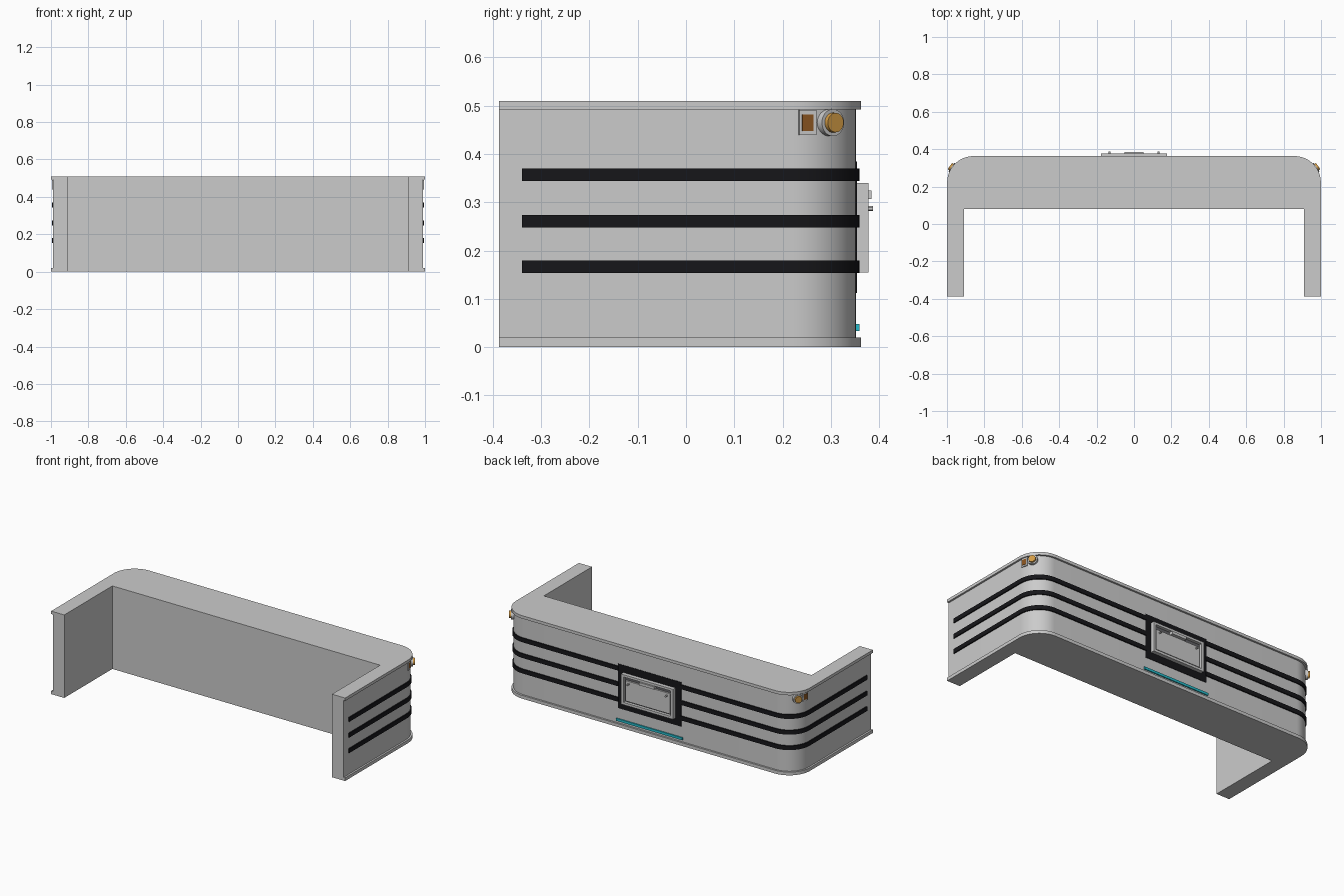
import bpy, bmesh, math
from mathutils import Vector

if "Cube" in bpy.data.objects:
    bpy.data.objects.remove(bpy.data.objects["Cube"])

BX, BY, R, FRONT = 0.988, 0.352, 0.13, -0.387   # wall half width, rear wall, corner radius, arm ends


def material(name, rgb):
    m = bpy.data.materials.new(name)
    m.diffuse_color = (*rgb, 1)
    m.use_nodes = True
    m.node_tree.nodes["Principled BSDF"].inputs["Base Color"].default_value = m.diffuse_color
    return m


black = material("black", (0.008, 0.008, 0.01))
orange = material("amber", (0.65, 0.33, 0.06))
brown = material("brown", (0.25, 0.09, 0.015))
cyan = material("cyan", (0.02, 0.5, 0.6))
dark = material("dark_grey", (0.12, 0.12, 0.13))


def make(name, bm, mat=None):
    bmesh.ops.recalc_face_normals(bm, faces=bm.faces)
    me = bpy.data.meshes.new(name)
    bm.to_mesh(me)
    bm.free()
    ob = bpy.data.objects.new(name, me)
    bpy.context.collection.objects.link(ob)
    if mat:
        me.materials.append(mat)
    bpy.context.view_layer.objects.active = ob
    ob.select_set(True)
    bpy.ops.object.shade_smooth_by_angle(angle=math.radians(30))
    ob.select_set(False)
    return ob


def extrude(name, pts, z0, z1, mat=None):
    bm = bmesh.new()
    f = bm.faces.new([bm.verts.new((x, y, z0)) for x, y in pts])
    g = bmesh.ops.extrude_face_region(bm, geom=[f])["geom"]
    bmesh.ops.translate(bm, vec=(0, 0, z1 - z0),
                        verts=[v for v in g if isinstance(v, bmesh.types.BMVert)])
    return make(name, bm, mat)


def corner(off, n=16):
    # rounded corner on the +x side, running from side wall to rear wall
    r = R + off
    return [(BX - R + r * math.cos(t), BY - R + r * math.sin(t))
            for t in (math.pi / 2 * i / n for i in range(n + 1))]


def u_profile(off):
    half = [(BX + off, FRONT)] + corner(off)
    return ([(0.91, 0.08), (0.91, FRONT)] + half +
            [(-x, y) for x, y in reversed(half)] + [(-0.91, FRONT), (-0.91, 0.08)])


def box(name, lo, hi, mat=None):
    return extrude(name, [(lo[0], lo[1]), (hi[0], lo[1]), (hi[0], hi[1]), (lo[0], hi[1])],
                   lo[2], hi[2], mat)


def mirror(ob):
    m = ob.modifiers.new("mirror", "MIRROR")
    ref = bpy.data.objects.get("centre") or bpy.data.objects.new("centre", None)
    if ref.name not in bpy.context.collection.objects:
        bpy.context.collection.objects.link(ref)
        ref.hide_render = True
    m.mirror_object = ref
    return ob


# U-shaped shell with projecting lips
extrude("bumper_body", u_profile(0), 0.02, 0.492)
extrude("top_lip", u_profile(0.011), 0.492, 0.51)
extrude("bottom_lip", u_profile(0.011), 0, 0.02)

# wraparound rubber stripes, stopping at the central panel
for i, z in enumerate((0.166, 0.261, 0.3575)):
    outer = [(BX + 0.007, -0.34)] + corner(0.007) + [(0.21, BY + 0.007)]
    inner = [(BX - 0.004, -0.34)] + corner(-0.004) + [(0.21, BY - 0.004)]
    mirror(extrude(f"stripe_{i + 1}", outer + inner[::-1], z - 0.013, z + 0.013, black))

# central panel and light strip
box("rear_panel", (-0.215, 0.345, 0.112), (0.215, 0.3545, 0.384), black)
box("lower_light_strip", (-0.225, 0.345, 0.033), (0.225, 0.359, 0.048), cyan)

# plate holder: frame, recess, plate, lamp, screws
for n, z0, z1 in (("bottom", 0.155, 0.17), ("top", 0.326, 0.34)):
    box("plate_frame_" + n, (-0.177, 0.35, z0), (0.177, 0.378, z1))
mirror(box("plate_frame_sides", (0.161, 0.35, 0.17), (0.177, 0.378, 0.326)))
box("plate_recess", (-0.161, 0.35, 0.17), (0.161, 0.36, 0.326), dark)
box("plate", (-0.152, 0.358, 0.178), (0.152, 0.37, 0.303))
box("plate_lamp", (-0.05, 0.358, 0.307), (0.05, 0.384, 0.324))


def cylinder(name, r, depth, centre, axis, mat=None, r2=None, seg=32):
    bm = bmesh.new()
    bmesh.ops.create_cone(bm, cap_ends=True, segments=seg, radius1=r,
                          radius2=r if r2 is None else r2, depth=depth)
    ob = make(name, bm, mat)
    ob.location = centre
    ob.rotation_euler = Vector(axis).to_track_quat("Z", "Y").to_euler()
    return mirror(ob)


cylinder("plate_screws", 0.005, 0.022, (0.13, 0.376, 0.287), (0, 1, 0), seg=12)

# round corner indicators
a = math.radians(35)
d = Vector((math.cos(a), math.sin(a), 0))
base = Vector((BX - R, BY - R, 0.465))
cylinder("indicator_bezel", 0.028, 0.024, base + d * (R + 0.002), d)
cylinder("indicator_lens", 0.022, 0.03, base + d * (R + 0.009), d, orange, 0.02)

# square side reflectors beside the indicators
b = math.radians(13)
for name, h, zh, out, mat in (("reflector_frame", 0.018, 0.026, 0.005, None),
                              ("reflector_lens", 0.012, 0.017, 0.007, brown)):
    ob = box(name, (R - 0.02, -h, -zh), (R + out, h, zh), mat)
    ob.location = base
    ob.rotation_euler.z = b
    mirror(ob)
